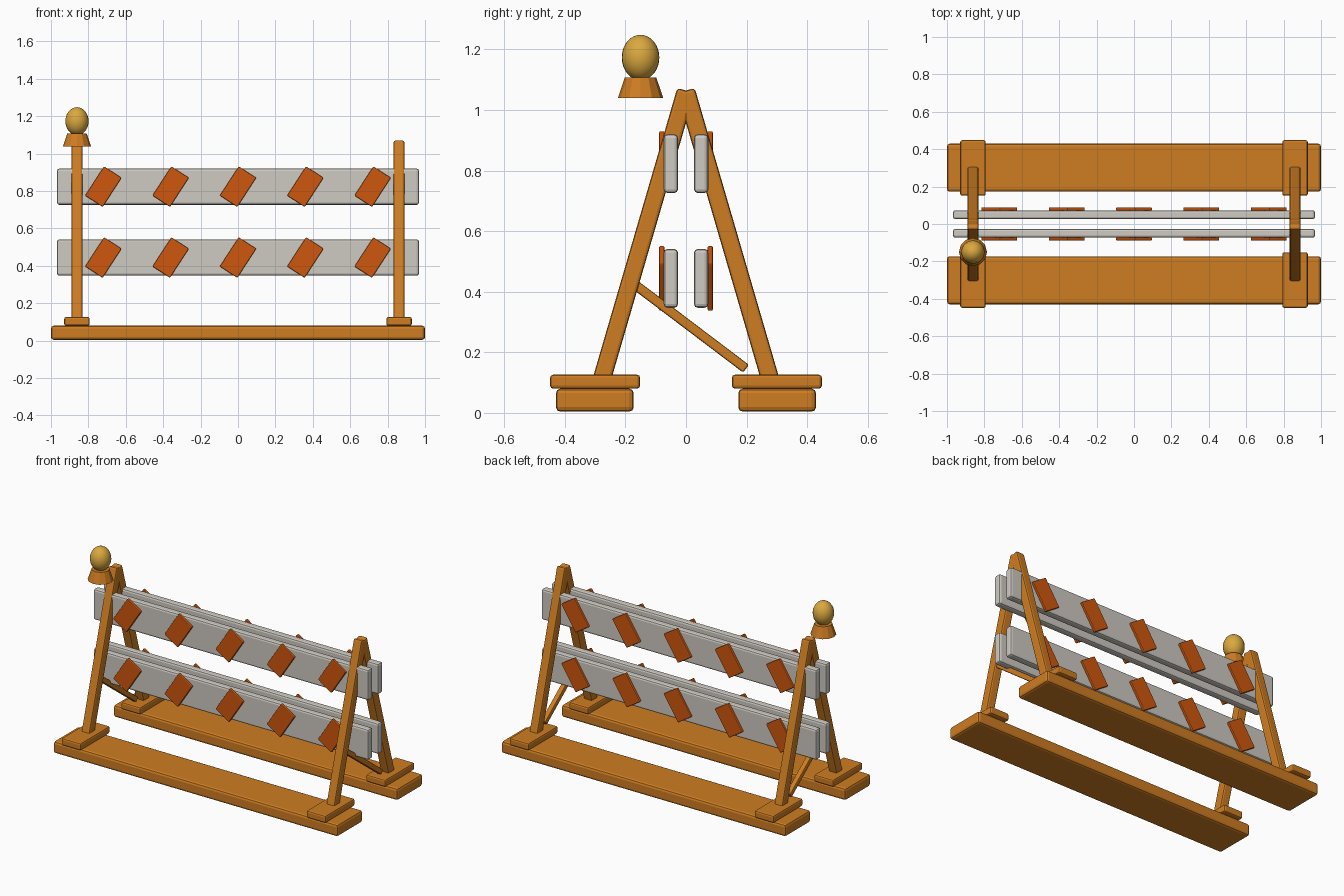
import bpy, math
from mathutils import Vector, Matrix

if "Cube" in bpy.data.objects:
    bpy.data.objects.remove(bpy.data.objects["Cube"])


def material(name, rgb):
    m = bpy.data.materials.new(name)
    m.diffuse_color = (*rgb, 1)
    m.use_nodes = True
    m.node_tree.nodes["Principled BSDF"].inputs["Base Color"].default_value = m.diffuse_color
    return m


ORANGE = material("painted orange", (0.62, 0.205, 0.016))
STRIPE = material("reflective orange", (0.62, 0.095, 0.004))
WHITE = material("off white", (0.62, 0.59, 0.54))
AMBER = material("amber lens", (0.70, 0.39, 0.05))


def finish(name, mat):
    ob = bpy.context.object
    ob.name = name
    ob.data.materials.append(mat)
    return ob


def box(name, centre, size, mat, bevel, rot=None):
    """Box with softened edges, optionally rotated."""
    bpy.ops.mesh.primitive_cube_add(size=1)
    ob = finish(name, mat)
    ob.data.transform(Matrix.Diagonal((*size, 1)))
    m = Matrix.Translation(centre)
    ob.matrix_world = m @ rot if rot else m
    mod = ob.modifiers.new("soft edges", 'BEVEL')
    mod.width = bevel
    mod.segments = 2
    return ob


def beam(name, a, b, thick, mat, bevel):
    """Square beam between two points in a plane of constant x."""
    a, b = Vector(a), Vector(b)
    d = b - a
    rot = Matrix.Rotation(math.atan2(-d.y, d.z), 4, 'X')
    return box(name, (a + b) / 2, (thick[0], thick[1], d.length), mat, bevel, rot)


for sy, side in ((-1, "front"), (1, "back")):
    # Long ground board
    box(f"{side}_base_board", (0, sy * 0.301, 0.042), (2.0, 0.257, 0.076), ORANGE, 0.015)

    # Foot pads and leaning legs
    for sx, end in ((-1, "left"), (1, "right")):
        x = sx * 0.861
        box(f"{side}_{end}_foot_pad", (x, sy * 0.3, 0.103), (0.136, 0.297, 0.046), ORANGE, 0.01)
        beam(f"{side}_{end}_leg", (x, sy * 0.281, 0.1), (x, 0, 1.064), (0.058, 0.06), ORANGE, 0.01)

    # Rails with slanted stripe plates
    for z, level in ((0.823, "upper"), (0.444, "lower")):
        box(f"{side}_{level}_rail", (0, sy * 0.05, z), (1.935, 0.047, 0.194), WHITE, 0.012)
        for i in range(5):
            box(f"{side}_{level}_stripe_{i + 1}", ((i - 2) * 0.36, sy * 0.08, z),
                (0.112, 0.018, 0.186), STRIPE, 0.005, Matrix.Rotation(math.radians(33), 4, 'Y'))

# Diagonal braces
for sx, end in ((-1, "left"), (1, "right")):
    x = sx * 0.861
    beam(f"{end}_brace", (x, -0.2, 0.447), (x, 0.198, 0.146), (0.032, 0.032), ORANGE, 0.006)

# Warning lamp: tapered holder and egg-shaped lens
bpy.ops.mesh.primitive_cone_add(vertices=12, radius1=0.075, radius2=0.052, depth=0.068,
                                location=(-0.861, -0.15, 1.073))
finish("lamp_holder", ORANGE)
bpy.ops.mesh.primitive_uv_sphere_add(segments=24, ring_count=16, radius=1,
                                     location=(-0.861, -0.15, 1.173))
lens = finish("lamp_lens", AMBER)
lens.data.transform(Matrix.Diagonal((0.062, 0.062, 0.075, 1)))
bpy.ops.object.shade_smooth()
